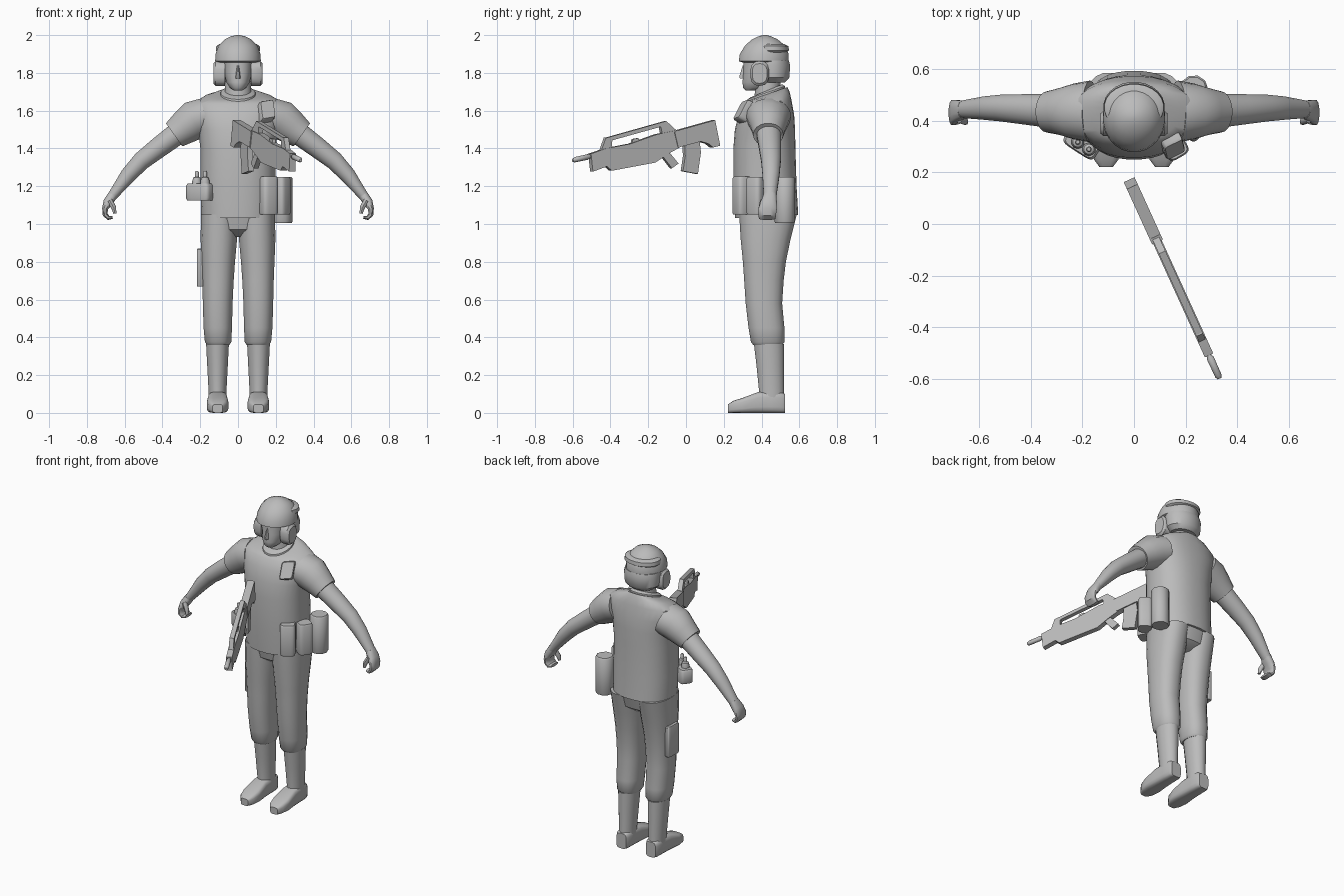
import bpy, bmesh, math
from mathutils import Vector as V

grey = bpy.data.materials.new("plain_grey")
grey.diffuse_color = (0.5, 0.5, 0.5, 1)


def finish(name, bm, mirror=False, angle=40):
    bmesh.ops.recalc_face_normals(bm, faces=bm.faces)
    me = bpy.data.meshes.new(name)
    bm.to_mesh(me)
    bm.free()
    ob = bpy.data.objects.new(name, me)
    bpy.context.collection.objects.link(ob)
    me.materials.append(grey)
    bpy.ops.object.select_all(action='DESELECT')
    ob.select_set(True)
    bpy.context.view_layer.objects.active = ob
    bpy.ops.object.shade_smooth_by_angle(angle=math.radians(angle))
    if mirror:
        ob.modifiers.new("mirror", 'MIRROR').use_mirror_merge = False
    return ob


def loft(name, rings, n=20, p=2.0, mirror=False, angle=40):
    """Skin superellipse rings, each given as (centre, u axis, v axis)."""
    bm = bmesh.new()
    loops = []
    for c, u, v in rings:
        loop = []
        for i in range(n):
            a = 2 * math.pi * (i + 0.5) / n
            s, t = math.cos(a), math.sin(a)
            s = math.copysign(abs(s) ** (2 / p), s)
            t = math.copysign(abs(t) ** (2 / p), t)
            loop.append(bm.verts.new(V(c) + V(u) * s + V(v) * t))
        loops.append(loop)
    for a, b in zip(loops, loops[1:]):
        for i in range(n):
            j = (i + 1) % n
            bm.faces.new((a[i], a[j], b[j], b[i]))
    bm.faces.new(loops[0])
    bm.faces.new(loops[-1])
    return finish(name, bm, mirror, angle)


def stack(name, rows, **kw):
    """Level rings given as (z, x min, x max, y front, y back)."""
    return loft(name, [(((a + b) / 2, (f + k) / 2, z), ((b - a) / 2, 0, 0), (0, (k - f) / 2, 0))
                       for z, a, b, f, k in rows], **kw)


def limb(name, pts, **kw):
    """Tube along x-z points given as (x, y, z, radius across, radius in y)."""
    rings = []
    for i, (x, y, z, r, ry) in enumerate(pts):
        a, b = pts[max(i - 1, 0)], pts[min(i + 1, len(pts) - 1)]
        d = V((b[0] - a[0], 0, b[2] - a[2])).normalized()
        rings.append(((x, y, z), V((-d.z, 0, d.x)) * r, (0, ry, 0)))
    return loft(name, rings, **kw)


def pouch(name, x, y, z0, z1, w, d, turn, n=20, p=4, bevel=0.012):
    """Upright rounded pouch, turned about z by an angle in degrees."""
    t = math.radians(turn)
    u, v = V((math.cos(t), math.sin(t), 0)), V((-math.sin(t), math.cos(t), 0))
    return loft(name, [((x, y, z), u * (w * s), v * (d * s)) for z, s in
                       ((z0, 0.93), (z0 + bevel, 1), (z1 - bevel, 1), (z1, 0.88))], n=n, p=p)


# Vest, with the neckline dropping towards the front
loft("vest", [((0, y, z), (w, 0, 0), (0, d, tilt)) for z, y, w, d, tilt in (
    (1.04, .427, .195, .168, .008), (1.2, .418, .2, .168, 0), (1.4, .415, .2, .165, 0),
    (1.5, .418, .212, .16, 0), (1.58, .426, .232, .147, 0), (1.645, .434, .232, .125, .01),
    (1.675, .437, .175, .112, .025), (1.69, .437, .1, .1, .035))], n=32, p=2.3)
loft("collar", [((0, .425, z), (w, 0, 0), (0, d, .035)) for z, w, d in
                ((1.65, .1, .105), (1.695, .092, .1), (1.705, .075, .085))], n=24)

# Trousers
stack("pelvis", [(.93, -.13, .13, .36, .5), (.97, -.18, .18, .3, .56),
                 (1.06, -.194, .194, .28, .585)], n=28, p=2.3)
stack("trouser_leg", [(.36, .045, .165, .355, .51), (.375, .035, .176, .343, .522),
                      (.45, .031, .183, .33, .522), (.58, .028, .187, .315, .51),
                      (.7, .022, .19, .307, .518), (.8, .015, .194, .3, .53),
                      (.92, .004, .199, .288, .555), (1.05, .002, .197, .28, .588)],
      n=20, p=2.3, mirror=True)

# Boots: shaft and foot
stack("boot_shaft", [(.05, .06, .155, .385, .522), (.12, .06, .157, .385, .52),
                     (.25, .053, .164, .372, .52), (.365, .047, .17, .358, .52)],
      n=16, mirror=True)
loft("boot_foot", [((.108, y, h / 2), (w, 0, 0), (0, 0, h / 2)) for y, w, h in
                   ((.222, .027, .045), (.25, .048, .064), (.3, .058, .08), (.38, .052, .11),
                    (.45, .048, .115), (.505, .046, .11), (.525, .036, .1))],
     n=16, p=4, mirror=True)

# Sleeves, bare arms and curled hands
limb("sleeve", [(.17, .437, 1.57, .1, .12), (.235, .437, 1.548, .106, .108),
                (.285, .437, 1.51, .092, .092), (.338, .435, 1.472, .076, .08),
                (.334, .435, 1.475, .06, .065)], n=18, mirror=True)
limb("arm", [(.3, .437, 1.495, .062, .068), (.42, .445, 1.405, .056, .06),
             (.51, .45, 1.335, .05, .053), (.58, .45, 1.26, .043, .046),
             (.668, .445, 1.145, .026, .034)], n=16, mirror=True)
limb("hand", [(.662, .445, 1.155, .026, .034), (.688, .438, 1.115, .027, .044),
              (.704, .432, 1.08, .016, .05), (.703, .43, 1.05, .014, .048),
              (.686, .43, 1.032, .012, .045), (.664, .43, 1.035, .008, .038)],
     n=12, p=2.5, mirror=True)
limb("thumb", [(.68, .41, 1.125, .016, .018), (.657, .4, 1.085, .014, .016),
               (.652, .395, 1.055, .008, .01)], n=10, mirror=True)

# Head
stack("neck", [(1.64, -.075, .075, .36, .5), (1.8, -.065, .065, .37, .5)])
stack("face", [(1.708, -.025, .025, .315, .37), (1.72, -.042, .042, .302, .43),
               (1.75, -.062, .062, .298, .47), (1.8, -.074, .074, .303, .5),
               (1.88, -.08, .08, .305, .5)], n=20, p=2.3)
stack("nose", [(1.77, -.015, .015, .283, .33), (1.785, -.013, .013, .281, .33),
               (1.84, -.006, .006, .3, .33)], n=8)

# Helmet: shell, neck guard, rear band and ear cups
stack("helmet_shell", [(1.855, -.108, .108, .3, .53), (1.862, -.122, .122, .278, .545),
                       (1.9, -.12, .12, .284, .545), (1.945, -.103, .103, .312, .525),
                       (1.978, -.07, .07, .35, .485), (1.994, -.036, .036, .385, .45),
                       (2.0, -.01, .01, .408, .428)], n=24)
stack("neck_guard", [(1.75, -.085, .085, .4, .525), (1.775, -.113, .113, .37, .548),
                     (1.84, -.119, .119, .36, .552), (1.865, -.115, .115, .36, .545)], n=24)
stack("rear_band", [(1.908, -.108, .108, .37, .53), (1.918, -.118, .118, .362, .546),
                    (1.942, -.116, .116, .362, .543), (1.952, -.1, .1, .38, .52)], n=24)
loft("ear_cup", [((x, .39, 1.797), (0, s * .05, 0), (0, 0, s * .066)) for x, s in
                 ((.07, 1), (.118, 1), (.13, .8))], n=14, p=2.6, mirror=True)

# Belt and pocket gear
pouch("front_pouch", .158, .298, 1.05, 1.252, .047, .045, 30)
pouch("side_pouch", .227, .372, 1.05, 1.25, .045, .043, 55)
pouch("canteen", .232, .522, 1.005, 1.25, .056, .056, 20, n=10, p=2, bevel=.008)
pouch("grenade_pouch", -.2, .315, 1.125, 1.215, .072, .042, -33, p=5)
for i, (x, y) in enumerate(((-.218, .318), (-.175, .29))):
    loft("grenade_%d" % (i + 1), [((x, y, z), (r, 0, 0), (0, r, 0)) for z, r in
         ((1.18, .024), (1.225, .026), (1.245, .02), (1.25, .011), (1.275, .011),
          (1.28, .007))], n=10)
pouch("thigh_pouch", -.197, .43, .67, .87, .052, .018, 86, p=6, bevel=.006)
side, up, out = V((.037, .018, .006)), V((-.006, .026, .05)), V((.012, -.024, .014))
loft("chest_pocket", [(V((.15, .306, 1.597)) + out * k, side * s, up * s)
                      for k, s in ((-1.5, 1), (.45, 1), (.75, .9))], n=12, p=8)

# Rifle, drawn in y-z and swung so it points forward and to one side
across = V((1, .46, 0)).normalized()


def on_rifle(y, z):
    return V((-.018 + (.17 - y) * .455, y, z))


def plate(name, half, pts):
    bm = bmesh.new()
    a = [bm.verts.new(on_rifle(*q) + across * half) for q in pts]
    b = [bm.verts.new(on_rifle(*q) - across * half) for q in pts]
    bm.faces.new(a)
    bm.faces.new(b)
    for i in range(len(a)):
        j = (i + 1) % len(a)
        bm.faces.new((a[i], a[j], b[j], b[i]))
    return finish(name, bm, angle=20)


plate("rifle_stock", .023, [(-.07, 1.49), (.145, 1.55), (.172, 1.415), (.135, 1.405),
                            (.11, 1.425), (.07, 1.437), (-.05, 1.405)])
plate("rifle_body", .018, [(-.51, 1.372), (-.43, 1.4), (-.3, 1.425), (-.16, 1.475), (-.05, 1.497),
                           (.0, 1.43), (-.05, 1.4), (-.1, 1.372), (-.17, 1.325), (-.4, 1.282),
                           (-.425, 1.305), (-.5, 1.277)])
plate("rifle_magazine", .015, [(-.015, 1.45), (.065, 1.45), (.073, 1.38), (.057, 1.265),
                               (-.022, 1.28), (-.01, 1.36)])
plate("rifle_grip", .014, [(-.13, 1.36), (-.09, 1.375), (-.045, 1.32), (-.08, 1.295)])
plate("handle_bar", .014, [(-.43, 1.455), (-.11, 1.545), (-.095, 1.527), (-.425, 1.435)])
plate("handle_front_post", .014, [(-.455, 1.385), (-.43, 1.457), (-.395, 1.45), (-.4, 1.4)])
plate("handle_rear_post", .014, [(-.14, 1.52), (-.11, 1.545), (-.05, 1.49), (-.13, 1.47)])
plate("cocking_lever", .009, [(-.29, 1.42), (-.285, 1.45), (-.255, 1.455), (-.25, 1.43)])
loft("rifle_barrel", [(on_rifle(y, z), across * r, (0, 0, r)) for y, z, r in
                      ((-.6, 1.337, .008), (-.59, 1.34, .014), (-.52, 1.355, .015),
                       (-.515, 1.356, .011), (-.45, 1.37, .011))], n=10)
